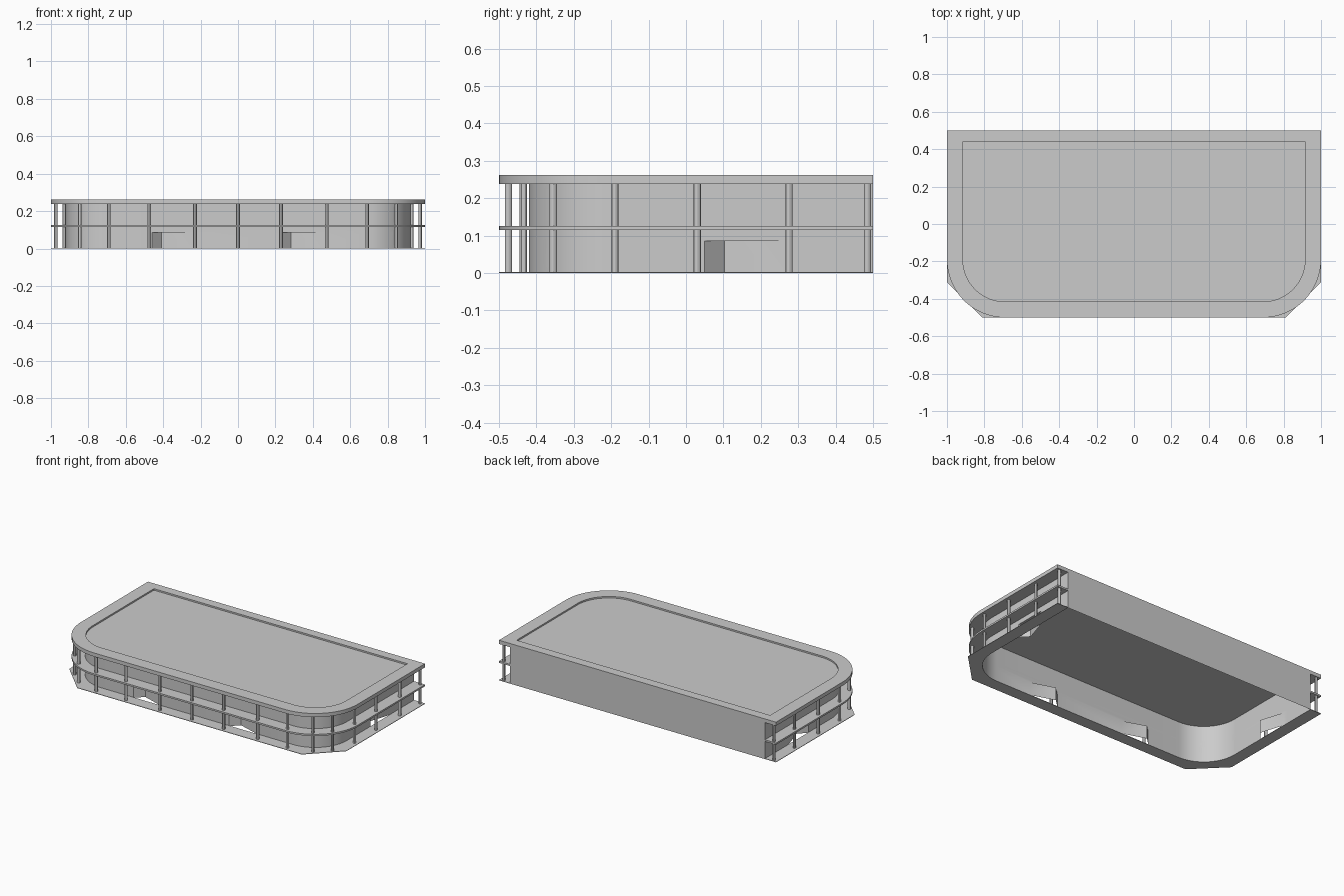
import bpy, bmesh, math
from mathutils import Vector, Matrix

cube = bpy.data.objects.get("Cube")
if cube:
    bpy.data.objects.remove(cube, do_unlink=True)

gray = bpy.data.materials.new("plain gray")
gray.use_nodes = True
gray.diffuse_color = (0.6, 0.6, 0.6, 1)
bsdf = next(n for n in gray.node_tree.nodes if n.type == 'BSDF_PRINCIPLED')
bsdf.inputs["Base Color"].default_value = gray.diffuse_color

BACK, CX, CY, STEPS = 0.5, 0.69, -0.19, 17   # back line and corner arc centre


def finish(name, bm, fix_normals=True):
    if fix_normals:
        bmesh.ops.recalc_face_normals(bm, faces=bm.faces)
    mesh = bpy.data.meshes.new(name)
    bm.to_mesh(mesh)
    bm.free()
    mesh.materials.append(gray)
    obj = bpy.data.objects.new(name, mesh)
    bpy.context.collection.objects.link(obj)
    bpy.ops.object.select_all(action='DESELECT')
    obj.select_set(True)
    bpy.context.view_layer.objects.active = obj
    bpy.ops.object.shade_smooth_by_angle(angle=math.radians(30))
    return obj


def corner(radius):
    """Arc from the side to the front; radius may depend on the angle."""
    pts = []
    for i in range(STEPS + 1):
        a = math.pi / 2 * i / STEPS
        r = radius(a) if callable(radius) else radius
        pts.append((CX + r * math.cos(a), CY - r * math.sin(a)))
    return pts


def mirrored(half):
    return half + [(-x, y) for x, y in reversed(half)]


def outline(radius, back=BACK):
    arc = corner(radius)
    return mirrored([(arc[0][0], back)] + arc)


def loft(name, sections):
    """Skin closed sections one after another and cap both ends."""
    bm = bmesh.new()
    rings = [[bm.verts.new(p) for p in s] for s in sections]
    n = len(rings[0])
    for a, b in zip(rings, rings[1:]):
        for i in range(n):
            j = (i + 1) % n
            bm.faces.new((a[i], a[j], b[j], b[i]))
    bm.faces.new(rings[0])
    bm.faces.new(rings[-1])
    return finish(name, bm)


def walkway(name, outer, inner, z0, z1):
    loft(name, [[(*o, z0), (*i, z0), (*i, z1), (*o, z1)]
                for o, i in zip(outer, inner)])


def chamfered(a):
    c, s = math.cos(a), math.sin(a)
    return min(0.31 / max(c, 0.01), 0.31 / max(s, 0.01), 0.43 / (c + s))


# Ground walkway with cut corners, and rounded upper balcony
WALL_R = 0.23
walkway("ground_walkway", outline(chamfered), outline(WALL_R), 0, 0.003)
walkway("balcony", outline(0.31), outline(WALL_R), 0.115, 0.126)

# Roof slab with a raised rim around a shallow sunken top
rim_in = outline(0.225, 0.44)
loft("roof", [[(*p, z) for p in path] for path, z in (
    (outline(0.31), 0.238), (outline(0.31), 0.262),
    (rim_in, 0.262), (rim_in, 0.252))])

# Outer wall with wedge shaped entrances and recessed side windows
side = [(0.92, y) for y in (BACK, 0.49, 0.29, 0.26, 0.05, 0.02, -0.17)]
half = side + corner(WALL_R)
path = half + [(x, -0.42) for x in (0.44, 0.23, -0.26, -0.46)]
path += mirrored(half)[len(half):]
levels = (0, 0.015, 0.085, 0.10, 0.14, 0.225, 0.24)


def is_door(p, q):
    mx, my = (p[0] + q[0]) / 2, (p[1] + q[1]) / 2
    on_side = abs(mx) > 0.9 and abs(my - 0.155) < 0.02
    on_front = my < -0.41 and min(abs(mx - 0.335), abs(mx + 0.36)) < 0.02
    return on_side or on_front


def is_window(p, q):
    return min(abs(p[0]), abs(q[0])) > 0.82 and abs(p[1] - q[1]) > 0.004 and (
        math.dist(p, q) > 0.15 or (p[1] <= CY and q[1] <= CY))


bm = bmesh.new()
grid = [[bm.verts.new((*p, z)) for z in levels] for p in path]
windows = []
for i, (p, q) in enumerate(zip(path, path[1:])):
    door = is_door(p, q)
    for k in range(len(levels) - 1):
        if door and k < 2:
            continue
        f = bm.faces.new((grid[i + 1][k], grid[i][k], grid[i][k + 1], grid[i + 1][k + 1]))
        if not door and is_window(p, q) and k in (1, 2, 4):
            windows.append(f)
    if door:
        # The steep cheek stands at the lower x on the front, lower y on the sides
        a, b = (Vector(v) for v in sorted((p, q)))
        inward = Vector((0, 1)) if a.y == b.y else Vector((-math.copysign(1, a.x), 0))
        tip = a.lerp(b, 0.25) + inward * 0.05
        low, high = (bm.verts.new((*tip, z)) for z in (0, levels[2]))
        u, v = grid[i], grid[i + 1]
        bm.faces.new((low, u[0], u[1], u[2], high))
        bm.faces.new((v[0], low, high, v[2], v[1]))
        bm.faces.new((u[2], v[2], high))
bmesh.ops.inset_region(bm, faces=windows, thickness=0.001, depth=-0.008,
                       use_even_offset=True, use_boundary=True)
finish("outer_wall", bm, False)

# Back wall
bm = bmesh.new()
bm.faces.new([bm.verts.new((x, BACK, z)) for x, z in
              ((0.92, 0), (-0.92, 0), (-0.92, 0.24), (0.92, 0.24))])
finish("back_wall", bm, False)

# Columns around the walkway
spots = [(0.975, y) for y in (0.485, 0.275, 0.03, -0.19)]
spots += [(0.93, -0.355), (0.845, -0.435)]
spots += [(x, -0.475) for x in (0.69, 0.475, 0.23)]
bm = bmesh.new()
for x, y in mirrored(spots) + [(0, -0.475)]:
    bmesh.ops.create_cone(bm, cap_ends=True, segments=12, radius1=0.0095,
                          radius2=0.0095, depth=0.24,
                          matrix=Matrix.Translation((x, y, 0.12)))
finish("columns", bm)
